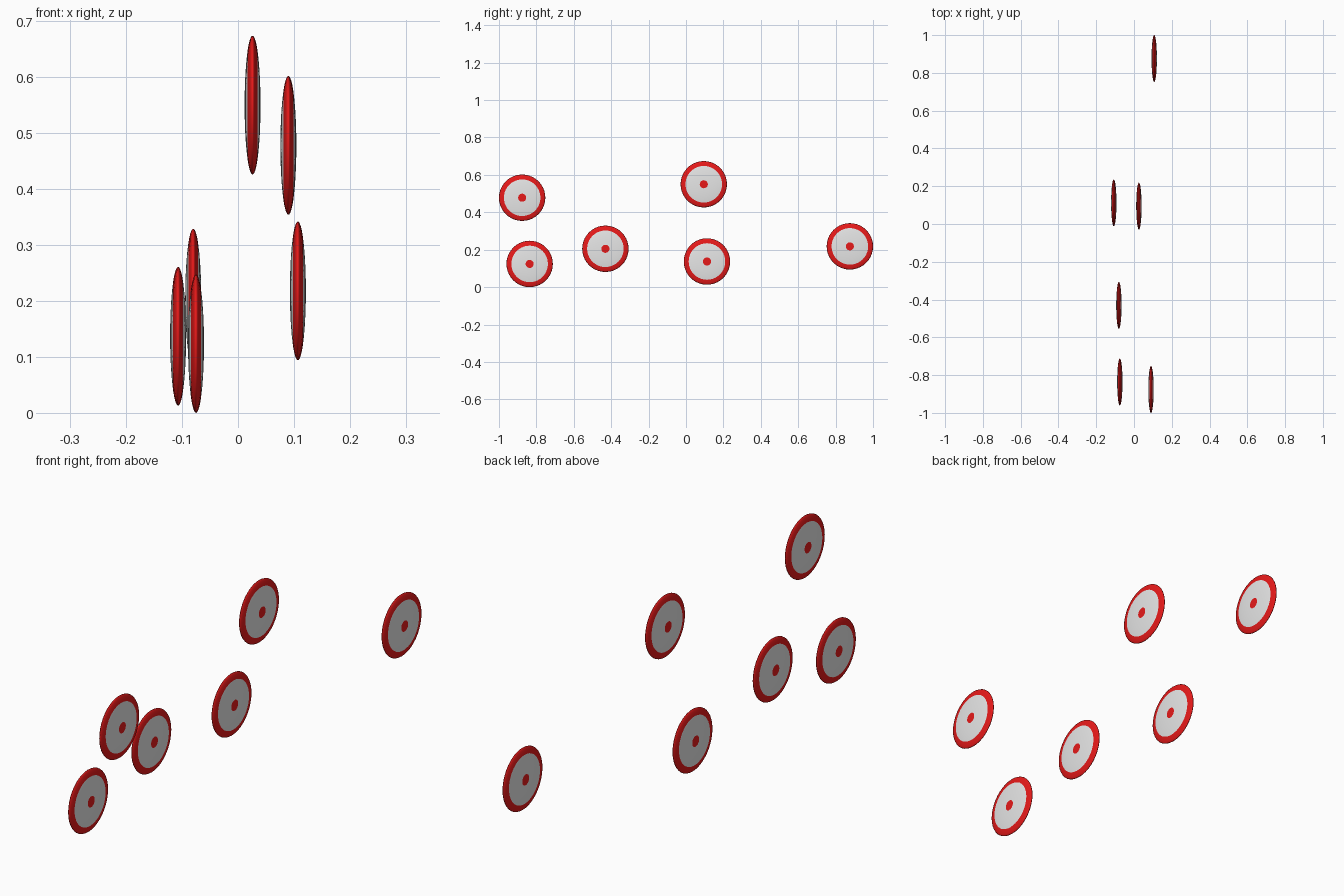
import bpy, bmesh, math

if "Cube" in bpy.data.objects:
    bpy.data.objects.remove(bpy.data.objects["Cube"])

R, H = 0.124, 0.0143          # disc radius and half thickness


def material(name, rgb):
    m = bpy.data.materials.new(name)
    m.diffuse_color = (*rgb, 1)
    m.use_nodes = True
    m.node_tree.nodes["Principled BSDF"].inputs["Base Color"].default_value = m.diffuse_color
    return m


white = material("white", (0.8, 0.8, 0.8))
red = material("red", (0.8, 0.01, 0.01))

# Flattened sphere with its poles along x; rings sit on the colour borders
SEG = 40
angles = [10, 20, 30, 41, 52, 60, 68, 76, 83, 90]
angles += [180 - a for a in reversed(angles[:-1])]


def target_mesh():
    bm = bmesh.new()
    rings = []
    for a in map(math.radians, angles):
        r = R * math.sin(a)
        rings.append([bm.verts.new((H * math.cos(a),
                                    r * math.cos(2 * math.pi * i / SEG),
                                    r * math.sin(2 * math.pi * i / SEG)))
                      for i in range(SEG)])
    right, left = bm.verts.new((H, 0, 0)), bm.verts.new((-H, 0, 0))
    for i in range(SEG):
        j = (i + 1) % SEG
        bm.faces.new((right, rings[0][i], rings[0][j]))
        bm.faces.new((left, rings[-1][j], rings[-1][i]))
        for a, b in zip(rings, rings[1:]):
            bm.faces.new((a[i], b[i], b[j], a[j]))
    bmesh.ops.recalc_face_normals(bm, faces=bm.faces)
    # Red bullseye and rim, white field between
    for f in bm.faces:
        c = f.calc_center_median()
        r = math.hypot(c.y, c.z)
        f.material_index = 0 if 0.021 < r < 0.097 else 1
        f.smooth = True
    me = bpy.data.meshes.new("target_disc")
    bm.to_mesh(me)
    bm.free()
    me.materials.append(white)
    me.materials.append(red)
    return me


# Six floating discs
mesh = target_mesh()
centres = [(0.026, 0.095, 0.550), (0.090, -0.876, 0.478),
           (0.107, 0.876, 0.218), (-0.080, -0.431, 0.205),
           (-0.107, 0.112, 0.137), (-0.075, -0.836, 0.124)]
for n, c in enumerate(centres, 1):
    ob = bpy.data.objects.new(f"target_disc_{n}", mesh)
    ob.location = c
    bpy.context.collection.objects.link(ob)
